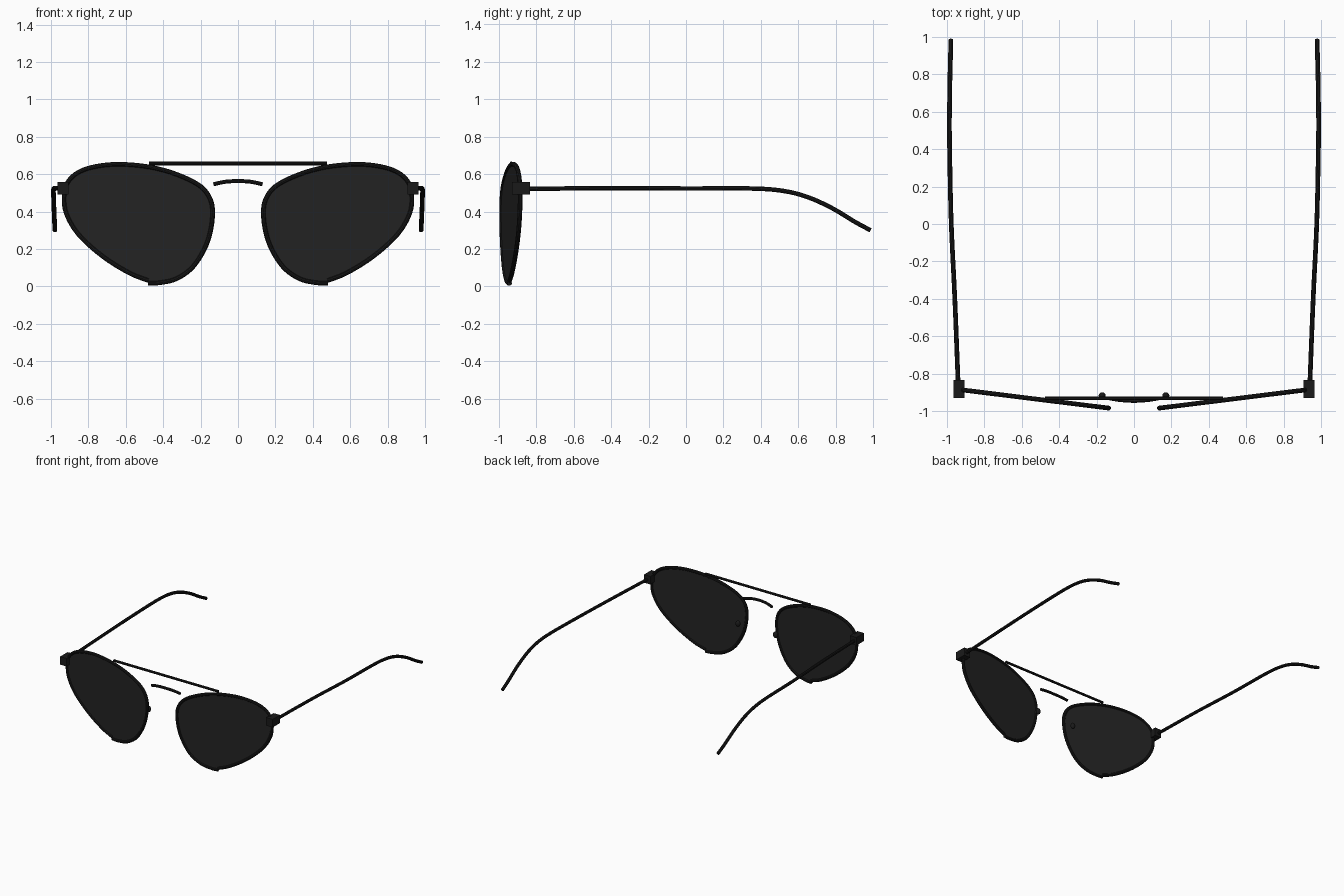
import bpy, bmesh
from mathutils import Vector

if "Cube" in bpy.data.objects:
    bpy.data.objects.remove(bpy.data.objects["Cube"])


def material(name, v):
    m = bpy.data.materials.new(name)
    m.diffuse_color = (v, v, v, 1)
    m.use_nodes = True
    m.node_tree.nodes["Principled BSDF"].inputs["Base Color"].default_value = m.diffuse_color
    return m


FRAME = material("frame_black", 0.01)
LENS = material("lens_dark", 0.017)


def finish(obj, mat):
    obj.data.materials.append(mat)
    bpy.ops.object.select_all(action='DESELECT')
    obj.select_set(True)
    bpy.context.view_layer.objects.active = obj
    if obj.type == 'CURVE':
        bpy.ops.object.convert(target='MESH')
    bpy.ops.object.shade_smooth_by_angle()


def smooth_path(pts, steps=5):
    """Catmull-Rom samples through the points."""
    p = [Vector(q) for q in pts]
    p = [2 * p[0] - p[1]] + p + [2 * p[-1] - p[-2]]
    out = []
    for a, b, c, d in zip(p, p[1:], p[2:], p[3:]):
        for i in range(steps):
            t = i / steps
            out.append(0.5 * (2 * b + (c - a) * t + (2 * a - 5 * b + 4 * c - d) * t * t
                              + (3 * b - a - 3 * c + d) * t ** 3))
    return out + [p[-2]]


def tube(name, pts, radius):
    cu = bpy.data.curves.new(name, 'CURVE')
    cu.dimensions = '3D'
    cu.bevel_depth = radius
    cu.bevel_resolution = 3
    cu.use_fill_caps = True
    sp = cu.splines.new('POLY')
    sp.points.add(len(pts) - 1)
    for q, co in zip(sp.points, pts):
        q.co = (*co, 1)
    obj = bpy.data.objects.new(name, cu)
    bpy.context.collection.objects.link(obj)
    finish(obj, FRAME)


def mesh_object(name, bm, mat):
    bmesh.ops.recalc_face_normals(bm, faces=bm.faces)
    me = bpy.data.meshes.new(name)
    bm.to_mesh(me)
    bm.free()
    obj = bpy.data.objects.new(name, me)
    bpy.context.collection.objects.link(obj)
    finish(obj, mat)


# Rim centre line (x, z), open at the bottom where the wire ends meet
OUTLINE = [(.48, .017), (.42, .019), (.33, .04), (.24, .105), (.17, .22), (.139, .34),
           (.142, .45), (.2, .535), (.33, .6), (.47, .638), (.62, .653), (.74, .645),
           (.84, .617), (.905, .565), (.929, .49), (.918, .39), (.85, .275),
           (.72, .158), (.58, .071), (.48, .031)]
TEMPLE = [(.94, -.86, .521), (.958, -.4, .525), (.977, 0, .523), (.985, .35, .523),
          (.987, .52, .51), (.986, .65, .477), (.984, .78, .418), (.981, .9, .346),
          (.979, .985, .3)]


def lens_y(x):
    return -1.001 + 0.124 * x


for side, s in (("right", 1), ("left", -1)):
    rim = [Vector((s * x, lens_y(x), z))
           for x, z in ((q.x, q.z) for q in smooth_path([(x, 0, z) for x, z in OUTLINE]))]
    tube("rim_" + side, rim, 0.0125)

    # Flat lens pane
    bm = bmesh.new()
    rings = [[bm.verts.new(v + Vector((0, dy, 0))) for v in rim] for dy in (-.004, .004)]
    for r in rings:
        bm.faces.new(r)
    n = len(rim)
    for i in range(n):
        j = (i + 1) % n
        bm.faces.new((rings[0][i], rings[0][j], rings[1][j], rings[1][i]))
    mesh_object("lens_" + side, bm, LENS)

    # Hinge block
    bm = bmesh.new()
    bmesh.ops.create_cube(bm, size=1)
    bmesh.ops.scale(bm, vec=(.058, .096, .066), verts=bm.verts)
    bmesh.ops.translate(bm, vec=(s * .936, -.881, .524), verts=bm.verts)
    mesh_object("hinge_" + side, bm, FRAME)

    # Nose pad
    bm = bmesh.new()
    bmesh.ops.create_uvsphere(bm, u_segments=20, v_segments=12, radius=.019)
    bmesh.ops.scale(bm, vec=(1, .9, 1.35), verts=bm.verts)
    bmesh.ops.translate(bm, vec=(s * .17, -.917, .335), verts=bm.verts)
    mesh_object("nose_pad_" + side, bm, FRAME)

    # Temple arm with drooping tip
    tube("temple_" + side, smooth_path([(s * x, y, z) for x, y, z in TEMPLE]), 0.0125)

# Straight top bar and arched bridge
tube("top_bar", [(-.475, -.932, .657), (.475, -.932, .657)], 0.01)
tube("bridge", smooth_path([(-.13, -.932, .546), (-.07, -.941, .559), (0, -.945, .563),
                            (.07, -.941, .559), (.13, -.932, .546)]), 0.011)
